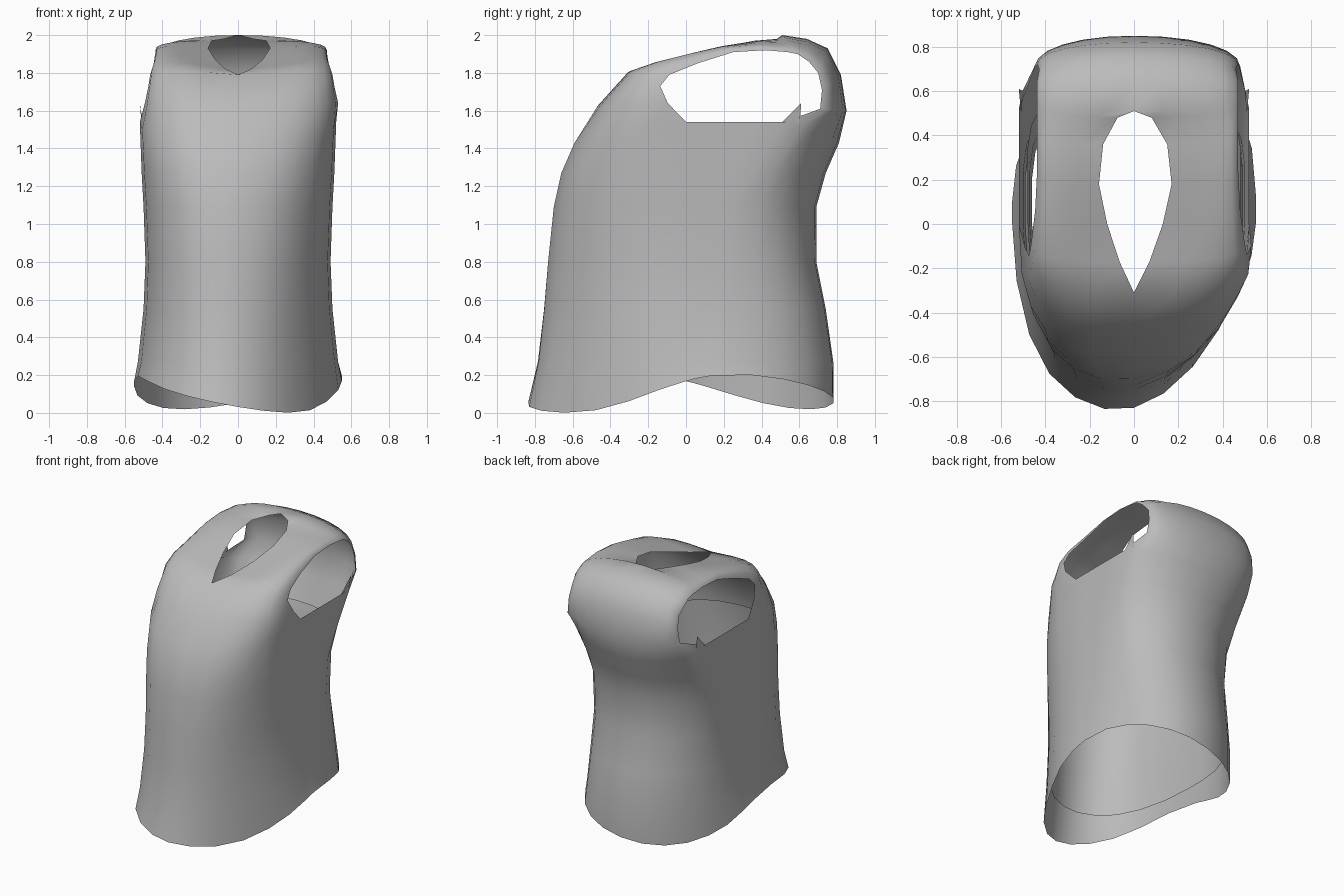
import bpy, bmesh, math

if "Cube" in bpy.data.objects:
    bpy.data.objects.remove(bpy.data.objects["Cube"])

cloth = bpy.data.materials.new("grey cloth")
cloth.use_nodes = True
GREY = (0.5, 0.5, 0.5, 1)
cloth.diffuse_color = GREY
cloth.node_tree.nodes["Principled BSDF"].inputs["Base Color"].default_value = GREY

STEPS = 6
CHEST, BACK = 0.75, 0.95  # squareness of the rounded corners


def quarter(inner, edge, p, lift=0):
    """Rounded run of points from the middle (inner) out to the side (edge)."""
    pts = []
    for i in range(STEPS + 1):
        t = math.pi / 2 * i / STEPS
        s, c = math.sin(t) ** p, max(math.cos(t), 0) ** p
        pts.append((inner[0] + (edge[0] - inner[0]) * s,
                    edge[1] + (inner[1] - edge[1]) * c,
                    edge[2] + (inner[2] - edge[2]) * c + lift * math.sin(2 * t)))
    return pts


def settle(p, side):
    """Mirror a point to one side and give the cloth its uneven drape."""
    x, y, z = p[0] * side, p[1], p[2]
    if y < 0:
        y += 0.26 * x * max(0, 1 - z / 1.9) * min(1, -y / 0.5)
    else:
        y += 0.12 * x * max(0, 1 - z / 1.4) * min(1, y / 0.5)
    if z < 0.01:
        # Wavy hem: low in front and back, high at the sides
        a = math.atan2(x, -y)
        z = 0.095 - 0.095 * math.cos(2 * (a - 0.42)) + 0.01 * (1 - math.cos(a))
    if side < 0 and z > 1.6:
        x *= 0.93
    return x, y, z


def loft(bm, rows):
    for side in (1, -1):
        grid = [[bm.verts.new(settle(p, side)) for p in row] for row in rows]
        for low, high in zip(grid, grid[1:]):
            for i in range(len(low) - 1):
                quad = [low[i], low[i + 1], high[i + 1], high[i]]
                bm.faces.new(quad if side > 0 else quad[::-1])


# Body rings: height, half width, front y, start of back curve, back y, front corner
body = [
    (0.00, 0.55, -0.83, 0.12, 0.78, 1.05),
    (0.27, 0.53, -0.78, 0.15, 0.78, 1.0),
    (0.55, 0.50, -0.75, 0.20, 0.74, 0.95),
    (0.80, 0.49, -0.73, 0.22, 0.69, 0.9),
    (1.09, 0.50, -0.70, 0.25, 0.69, 0.85),
    (1.27, 0.51, -0.66, 0.35, 0.74, 0.8),
    (1.43, 0.52, -0.59, 0.52, 0.81, CHEST),
]


def tube(rings, inset):
    rows = []
    for z, w, front, corner, back, p in rings:
        side_z = 1.54 if z > 1.4 else z  # the last ring rises to the armhole
        w -= inset
        ring = quarter((0, front + inset, z), (w, 0, side_z), p)
        ring += [(w, corner * f / 3, side_z) for f in (1, 2)]
        ring += quarter((0, back - inset, z), (w, corner, side_z), BACK)[::-1]
        rows.append(ring)
    return rows


# Yoke rows from chest over the shoulders to the back:
# neckline point, armhole point, bulge between them
yoke = [
    ((0, -0.59, 1.43), (0.52, 0.00, 1.54), 0),
    ((0, -0.47, 1.62), (0.53, -0.10, 1.64), 0.01),
    ((0, -0.31, 1.79), (0.51, -0.14, 1.73), 0.03),
    ((0.07, -0.17, 1.82), (0.50, -0.09, 1.79), 0.045),
    ((0.13, 0.00, 1.87), (0.48, 0.06, 1.85), 0.035),
    ((0.17, 0.18, 1.93), (0.47, 0.25, 1.91), 0.015),
    ((0.15, 0.36, 1.97), (0.47, 0.42, 1.92), 0),
    ((0.08, 0.48, 1.98), (0.47, 0.54, 1.91), 0),
    ((0, 0.51, 2.00), (0.47, 0.59, 1.90), 0),
    ((0, 0.64, 1.98), (0.47, 0.65, 1.86), 0),
    ((0, 0.75, 1.93), (0.46, 0.70, 1.80), 0),
    ((0, 0.82, 1.79), (0.47, 0.72, 1.71), 0),
    ((0, 0.85, 1.60), (0.48, 0.71, 1.61), 0),
    ((0, 0.81, 1.43), (0.52, 0.52, 1.54), 0),
]

bm = bmesh.new()
loft(bm, tube(body, 0))
loft(bm, [quarter(a, b, BACK if i > 6 else CHEST, lift)
          for i, (a, b, lift) in enumerate(yoke)])
bmesh.ops.remove_doubles(bm, verts=bm.verts, dist=0.001)

# Inner lining that stops above the hem
loft(bm, tube(body[1:-1], 0.03))
bmesh.ops.remove_doubles(bm, verts=bm.verts, dist=0.001)

# Loose pointed fold at the back of each armhole
for side in (1, -1):
    tri = [(0.51, 0.50, 1.53), (0.50, 0.60, 1.51), (0.52, 0.61, 1.64)]
    bm.faces.new([bm.verts.new((x * side, y, z)) for x, y, z in tri])

mesh = bpy.data.meshes.new("sleeveless_shirt")
bm.to_mesh(mesh)
bm.free()
mesh.materials.append(cloth)
shirt = bpy.data.objects.new("sleeveless_shirt", mesh)
bpy.context.collection.objects.link(shirt)

bpy.context.view_layer.objects.active = shirt
shirt.select_set(True)
bpy.ops.object.shade_smooth_by_angle(angle=math.radians(50))
